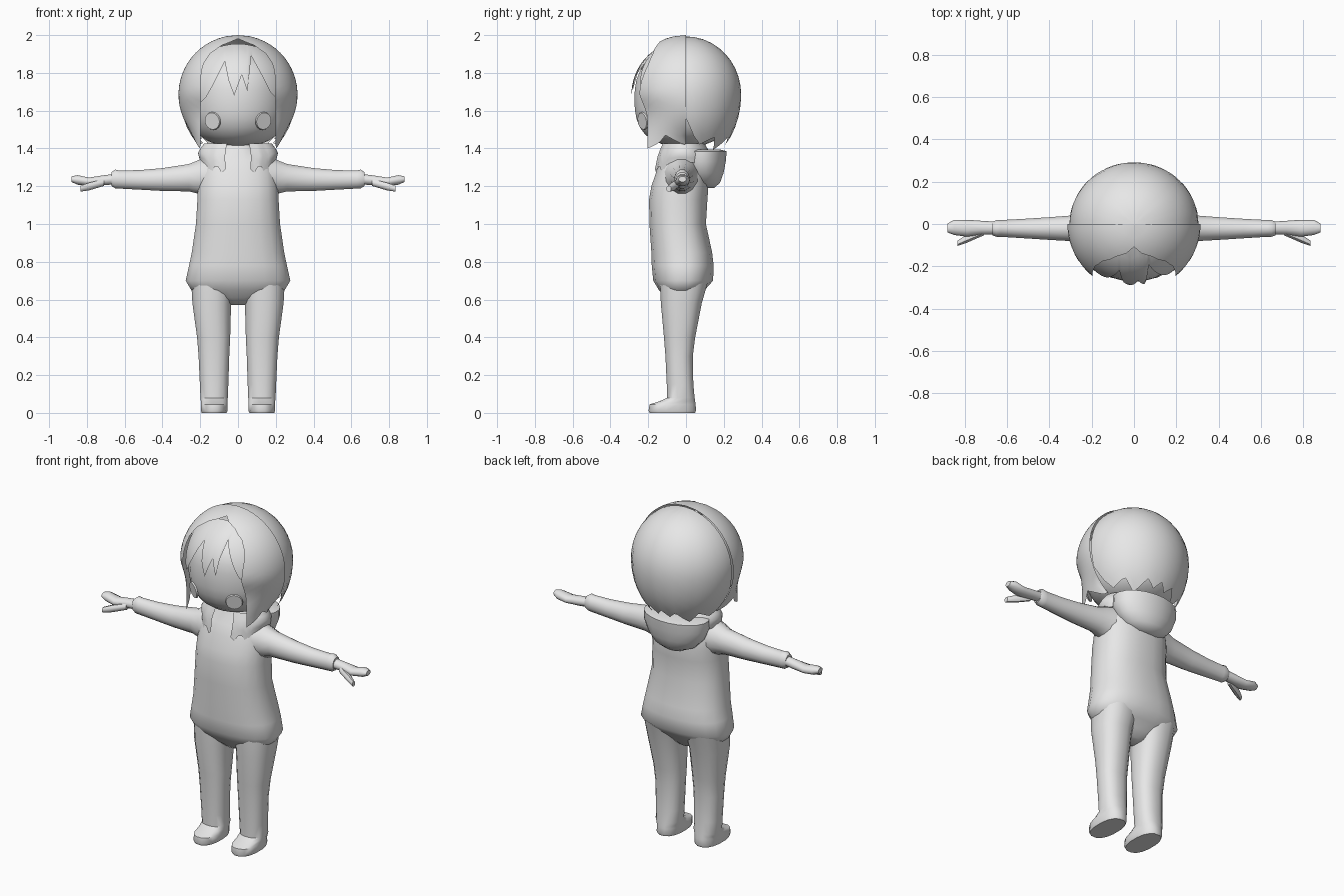
import bpy, bmesh, math
from mathutils import Vector, Matrix

grey = bpy.data.materials.new("plain_grey")
grey.diffuse_color = (0.8, 0.8, 0.8, 1)
CZ, R = 1.685, 0.315          # hair dome centre height and radius


def finish(name, bm, angle=50):
    bmesh.ops.recalc_face_normals(bm, faces=bm.faces)
    me = bpy.data.meshes.new(name)
    bm.to_mesh(me)
    bm.free()
    me.materials.append(grey)
    for p in me.polygons:
        p.use_smooth = True
    me.set_sharp_from_angle(angle=math.radians(angle))
    ob = bpy.data.objects.new(name, me)
    bpy.context.collection.objects.link(ob)
    return ob


def loft(name, rings, axis="z", n=16, side=1, power=1.0):
    """Closed tube; each ring is (position, a0, a1, y0, y1) across the axis."""
    bm = bmesh.new()
    loops = []
    for p, a0, a1, y0, y1 in rings:
        loop = []
        for i in range(n):
            t = 2 * math.pi * (i + 0.5) / n
            c, s = math.cos(t), math.sin(t)
            c, s = (math.copysign(abs(v) ** power, v) for v in (c, s))
            a = (a0 + a1) / 2 + (a1 - a0) / 2 * c
            y = (y0 + y1) / 2 + (y1 - y0) / 2 * s
            co = (a, y, p) if axis == "z" else (p, y, a)
            loop.append(bm.verts.new((co[0] * side, co[1], co[2])))
        loops.append(loop)
    for l0, l1 in zip(loops, loops[1:]):
        for i in range(n):
            j = (i + 1) % n
            bm.faces.new((l0[i], l0[j], l1[j], l1[i]))
    bm.faces.new(loops[0])
    bm.faces.new(loops[-1])
    return finish(name, bm)


def sheet(name, func, cols, rows):
    """Open surface from func(s, t), both running 0 to 1."""
    bm = bmesh.new()
    g = [[bm.verts.new(func(i / cols, j / rows)) for j in range(rows + 1)]
         for i in range(cols + 1)]
    for i in range(cols):
        for j in range(rows):
            bm.faces.new((g[i][j], g[i + 1][j], g[i + 1][j + 1], g[i][j + 1]))
    bmesh.ops.remove_doubles(bm, verts=bm.verts, dist=0.0005)
    return finish(name, bm, 70)


def interp(x, pts):
    """Piecewise linear lookup."""
    if x <= pts[0][0]:
        return pts[0][1]
    for (x0, y0), (x1, y1) in zip(pts, pts[1:]):
        if x <= x1:
            return y0 + (y1 - y0) * (x - x0) / (x1 - x0)
    return pts[-1][1]


def dome(z, r=R, rz=R):
    return r * math.sqrt(max(0.0, 1 - ((z - CZ) / rz) ** 2))


# torso with flared hem and neck
loft("torso", [(z, -w, w, y0, y1) for z, w, y0, y1 in (
    (0.57, 0.04, -0.07, 0.03), (0.61, 0.17, -0.11, 0.06),
    (0.65, 0.25, -0.145, 0.10), (0.70, 0.28, -0.175, 0.145),
    (0.78, 0.262, -0.183, 0.148), (0.85, 0.247, -0.185, 0.14),
    (1.0, 0.225, -0.195, 0.107), (1.13, 0.217, -0.197, 0.115),
    (1.2, 0.214, -0.185, 0.12), (1.28, 0.205, -0.157, 0.11),
    (1.34, 0.18, -0.135, 0.09), (1.39, 0.10, -0.10, 0.06),
    (1.46, 0.08, -0.08, 0.06))], n=20, power=0.85)

for side, tag in ((1, "left"), (-1, "right")):
    # leg and foot in one tube
    loft(tag + "_leg", [
        (0.0, 0.06, 0.193, -0.195, 0.05), (0.012, 0.054, 0.198, -0.2, 0.055),
        (0.045, 0.054, 0.198, -0.195, 0.053), (0.062, 0.054, 0.198, -0.14, 0.05),
        (0.08, 0.053, 0.2, -0.102, 0.047), (0.15, 0.05, 0.203, -0.103, 0.04),
        (0.3, 0.045, 0.21, -0.11, 0.037), (0.4, 0.04, 0.218, -0.118, 0.05),
        (0.58, 0.035, 0.243, -0.135, 0.085), (0.7, 0.02, 0.25, -0.14, 0.12)],
        side=side, power=0.85)
    # sleeve
    loft(tag + "_sleeve", [
        (0.12, 1.13, 1.37, -0.13, 0.075), (0.2, 1.155, 1.345, -0.105, 0.058),
        (0.26, 1.17, 1.32, -0.085, 0.045), (0.4, 1.173, 1.298, -0.077, 0.034),
        (0.52, 1.18, 1.287, -0.069, 0.026), (0.63, 1.186, 1.285, -0.062, 0.02),
        (0.65, 1.187, 1.29, -0.062, 0.02), (0.67, 1.20, 1.275, -0.055, 0.012)],
        axis="x", side=side, n=12)
    # hand and thumb
    loft(tag + "_hand", [
        (0.64, 1.21, 1.268, -0.05, 0.01), (0.72, 1.203, 1.258, -0.05, 0.015),
        (0.79, 1.2, 1.247, -0.06, 0.02), (0.85, 1.207, 1.26, -0.052, 0.02),
        (0.882, 1.222, 1.253, -0.04, 0.002)], axis="x", side=side, n=10)
    loft(tag + "_thumb", [
        (0.71, 1.2, 1.24, -0.055, -0.02), (0.79, 1.176, 1.22, -0.09, -0.048),
        (0.835, 1.17, 1.203, -0.105, -0.078)], axis="x", side=side, n=8)

# rounded head
rings = []
for k in range(15):
    a = math.pi * (k + 0.4) / 14.8 - math.pi / 2
    u = math.sin(a)
    f = (1 - abs(u) ** 2.6) ** (1 / 2.6)
    rings.append((1.66 + 0.25 * u, -0.265 * f, 0.265 * f, -0.01 - 0.265 * f, -0.01 + 0.265 * f))
loft("head", rings, n=24)

# cheek discs
for side, tag in ((1, "left"), (-1, "right")):
    bm = bmesh.new()
    normal = Vector((0.5 * side, -0.85, -0.15)).normalized()
    m = Matrix.Translation((0.135 * side, -0.229, 1.545)) @ \
        normal.to_track_quat("Z", "Y").to_matrix().to_4x4()
    bmesh.ops.create_cone(bm, cap_ends=True, segments=16, radius1=0.048,
                          radius2=0.045, depth=0.008, matrix=m)
    finish(tag + "_cheek", bm, 30)


# back hair, a half dome with a ragged hem
def back_hair(s, t):
    phi = math.pi * s
    v = abs(s - 0.5) * 2
    hem = interp(v, [(0, 1.46), (0.11, 1.42), (0.22, 1.46), (0.33, 1.42), (0.45, 1.39),
                     (0.56, 1.46), (0.78, 1.42), (0.9, 1.47), (1, 1.56)])
    lat = math.pi / 2 * (1 - t) + t * math.asin((hem - CZ) / 0.38)
    z = CZ + math.sin(lat) * (R - 0.007 if lat > 0 else 0.38)
    r = math.cos(lat)
    return (0.305 * r * math.cos(phi), 0.292 * r * math.sin(phi), z)


sheet("back_hair", back_hair, 36, 14)

# front side hair, parted round the face with long front locks
EDGE = [(1.4, 0.2), (1.8, 0.195), (1.85, 0.182), (1.9, 0.15), (1.95, 0.08), (1.978, 0.0)]


def side_hair(side):
    def f(s, t):
        hem = interp(s, [(0, 1.43), (0.3, 1.42), (0.6, 1.47), (0.8, 1.43), (1, 1.40)])
        e = t ** 1.5
        z = CZ + R - (CZ + R - hem) * e
        r = dome(z)
        if z < CZ:
            r += (0.285 - r) * s * min(1, (CZ - z) / 0.12)
        edge = interp(z, EDGE)
        phi = s * math.acos(min(1, edge / r)) if r > 0.001 else 0
        return (side * r * math.cos(phi), -r * math.sin(phi), z)
    return f


for side, tag in ((1, "left"), (-1, "right")):
    sheet(tag + "_side_hair", side_hair(side), 15, 20)

# pointed fringe lying over the forehead
HEM = [(-0.21, 1.63), (-0.17, 1.67), (-0.13, 1.74), (-0.07, 1.86), (-0.05, 1.76),
       (-0.02, 1.68), (0.02, 1.79), (0.05, 1.70), (0.07, 1.89), (0.13, 1.78),
       (0.17, 1.70), (0.21, 1.66)]


def fringe(s, t):
    x = -0.21 + 0.42 * s
    r = 0.289
    top = CZ + math.sqrt(r * r - x * x) * 0.93
    z = top + (interp(x, HEM) - top) * t
    return (x, -math.sqrt(max(0.0, r * r - x * x - (z - CZ) ** 2)), z)


sheet("fringe", fringe, 42, 8)


# open collar with pointed front ends
def collar(s, t):
    v = abs(s - 0.5) * 2                      # 0 at back, 1 at front opening
    phi = math.pi / 2 + (s - 0.5) * math.radians(322)
    low = interp(v, [(0, 1.31), (0.6, 1.33), (0.75, 1.32), (0.84, 1.27), (0.9, 1.32),
                     (0.96, 1.27), (1, 1.29)])
    z = 1.425 + (low - 1.425) * t
    rx = interp(t, [(0, 0.18), (0.45, 0.213), (1, 0.2)])
    ry = interp(t, [(0, 0.115), (0.45, 0.142), (1, 0.158)])
    return (rx * math.cos(phi), -0.015 + ry * math.sin(phi), z)


sheet("collar", collar, 50, 4)

# hood hanging behind the neck
loft("hood", [(1.19, -0.06, 0.06, 0.06, 0.15), (1.22, -0.13, 0.13, 0.01, 0.182),
              (1.27, -0.175, 0.175, -0.02, 0.2), (1.33, -0.2, 0.2, -0.04, 0.212),
              (1.385, -0.2, 0.2, -0.04, 0.217), (1.395, -0.16, 0.16, -0.03, 0.18)], n=20)
